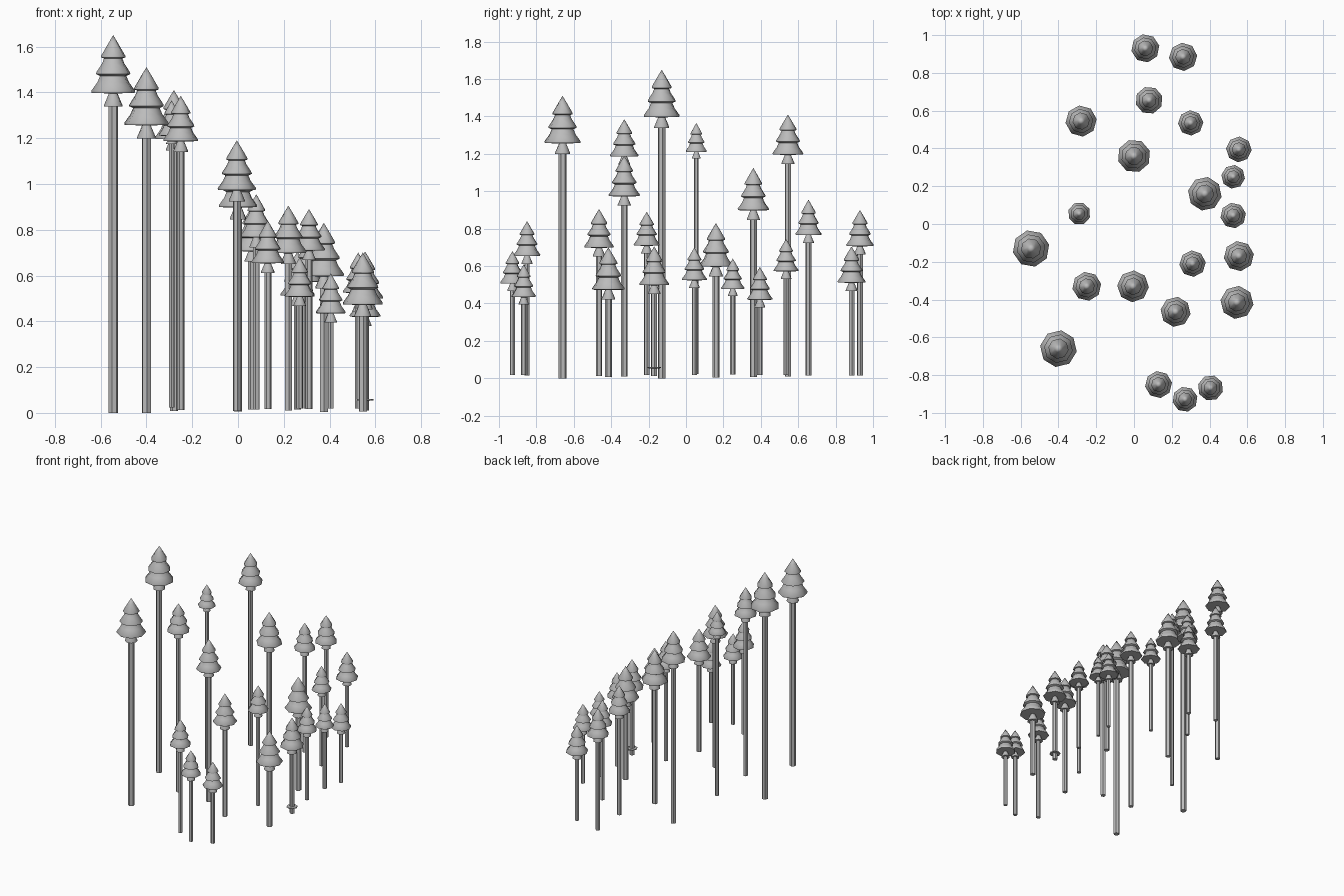
import bpy, bmesh, math, random

if "Cube" in bpy.data.objects:
    bpy.data.objects.remove(bpy.data.objects["Cube"])

random.seed(4)
grey = bpy.data.materials.new("light_grey")
grey.diffuse_color = (0.5, 0.5, 0.5, 1)
grey.use_nodes = True
grey.node_tree.nodes["Principled BSDF"].inputs["Base Color"].default_value = grey.diffuse_color

# x, y, crown radius, tip height of each pine
TREES = [
    (.06, .93, .075, .90), (.26, .885, .075, .705), (.08, .655, .073, .955),
    (-.28, .545, .083, 1.41), (.30, .535, .067, .745), (0, .36, .088, 1.125),
    (.555, .395, .068, .595), (.525, .25, .063, .64), (.375, .16, .09, .83),
    (.525, .045, .068, .70), (-.29, .055, .06, 1.365), (-.545, -.13, .098, 1.65),
    (.555, -.17, .08, .705), (.31, -.21, .07, .89), (-.25, -.33, .077, 1.385),
    (-.005, -.33, .084, 1.19), (.545, -.415, .088, .70), (.22, -.465, .08, .905),
    (-.40, -.66, .098, 1.51), (.13, -.85, .072, .84), (.27, -.928, .067, .68),
    (.405, -.868, .068, .61),
]
# crown outline: radius and height below the tip, in crown radii
CROWN = [(0, 0), (.22, -.36), (.55, -.92), (.55, -1.0), (.42, -1.04), (.5, -1.25),
         (.77, -1.66), (.78, -1.74), (.6, -1.82), (.72, -2.1), (1, -2.48),
         (.98, -2.57), (.2, -2.6), (.24, -2.7), (.42, -3.12), (.42, -3.18), (0, -3.18)]


def lathe(name, profile, sides, loc, turn=0.0, smooth=False):
    """Revolve (radius, z) points; radius 0 makes a pole."""
    bm = bmesh.new()
    rings = []
    for r, z in profile:
        n = 1 if r == 0 else sides
        rings.append([bm.verts.new((r * math.cos(turn + 2 * math.pi * i / sides),
                                    r * math.sin(turn + 2 * math.pi * i / sides), z))
                      for i in range(n)])
    for a, b in zip(rings, rings[1:]):
        for i in range(sides):
            j = (i + 1) % sides
            quad = [a[i % len(a)], b[i % len(b)], b[j % len(b)], a[j % len(a)]]
            bm.faces.new(list(dict.fromkeys(quad)))
    bmesh.ops.recalc_face_normals(bm, faces=bm.faces)
    me = bpy.data.meshes.new(name)
    bm.to_mesh(me)
    bm.free()
    me.materials.append(grey)
    if smooth:
        me.polygons.foreach_set("use_smooth", [True] * len(me.polygons))
        me.set_sharp_from_angle(angle=math.radians(48))
    ob = bpy.data.objects.new(name, me)
    ob.location = loc
    bpy.context.collection.objects.link(ob)
    return ob


for k, (x, y, r, top) in enumerate(TREES, 1):
    turn = random.uniform(0, math.pi / 4)
    # tiered crown with the small skirt under it
    lathe(f"crown_{k}", [(a * r, h * r) for a, h in CROWN], 8, (x, y, top), turn, True)
    # bare trunk, slightly raised on the smaller trees
    base = .06 * (1 - r / .098)
    t = .215 * r
    lathe(f"trunk_{k}", [(0, top - 2.7 * r), (t, top - 2.7 * r), (t, base), (0, base)],
          6, (x, y, 0), turn)

# thin ring low on one trunk
lathe("trunk_ring", [(0, .062), (.036, .060), (.036, .054), (0, .052)], 8, (.555, -.17, 0))
